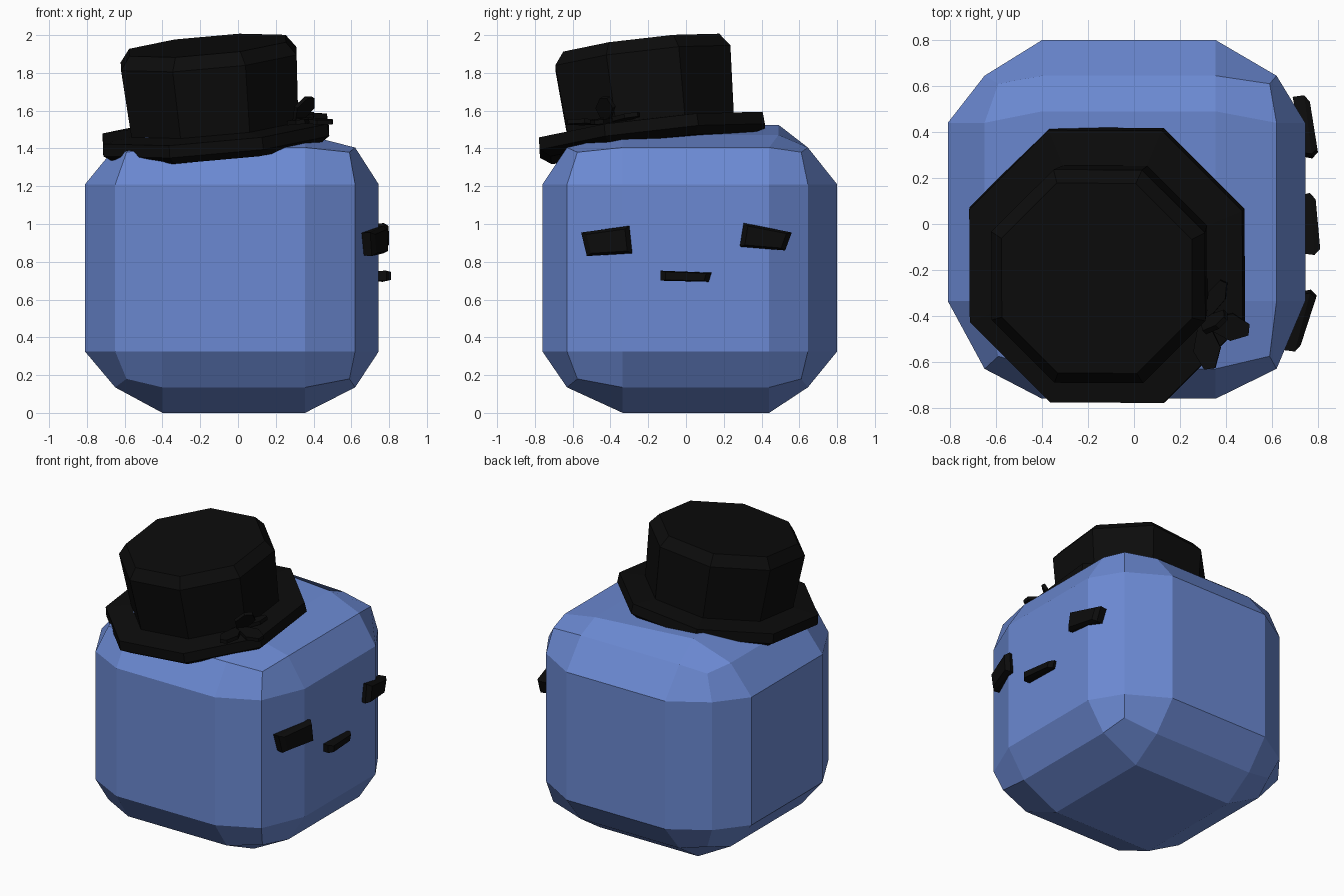
import bpy, bmesh, math
from mathutils import Vector, Matrix

if "Cube" in bpy.data.objects:
    bpy.data.objects.remove(bpy.data.objects["Cube"])


def material(name, rgb):
    m = bpy.data.materials.new(name)
    m.diffuse_color = (*rgb, 1)
    m.use_nodes = True
    m.node_tree.nodes["Principled BSDF"].inputs["Base Color"].default_value = m.diffuse_color
    return m


BLUE = material("soft_blue", (0.147, 0.25, 0.645))
BLACK = material("black", (0.0035, 0.0035, 0.0035))


def finish(name, bm, mat):
    bmesh.ops.remove_doubles(bm, verts=bm.verts, dist=1e-5)
    bmesh.ops.recalc_face_normals(bm, faces=bm.faces)
    me = bpy.data.meshes.new(name)
    bm.to_mesh(me)
    bm.free()
    me.materials.append(mat)
    ob = bpy.data.objects.new(name, me)
    bpy.context.collection.objects.link(ob)
    return ob


def loft(bm, rings):
    """Skin a stack of equal-sized rings and cap both ends."""
    vs = [[bm.verts.new(p) for p in r] for r in rings]
    n = len(vs[0])
    for a, b in zip(vs, vs[1:]):
        for i in range(n):
            j = (i + 1) % n
            bm.faces.new((a[i], a[j], b[j], b[i]))
    bm.faces.new(vs[0])
    bm.faces.new(vs[-1])


# Body: a 3x3-per-side cube grid whose edges and corners are pulled in.
# Per axis: low and high limits on flat sides, rounded edges, corners, inner lines.
SIDE = [(-0.81, 0.745), (-0.76, 0.80), (0.0, 1.525)]
EDGE = [(-0.65, 0.62), (-0.63, 0.645), (0.135, 1.405)]
CORNER = [(-0.59, 0.59), (-0.575, 0.61), (0.18, 1.38)]
INNER = [(-0.40, 0.355), (-0.335, 0.44), (0.325, 1.21)]


def body_point(idx):
    outer = [i in (0, 3) for i in idx]
    table = [None, SIDE, EDGE, CORNER][sum(outer)]
    p = Vector([(table if o else INNER)[a][i > 1]
                for a, (i, o) in enumerate(zip(idx, outer))])
    if idx[2] == 3 and sum(outer) == 1:      # top slopes down to the right
        if idx[0] == 2:
            p.z = 1.472
        if idx[1] == 2:
            p.y = 0.49
    return p


bm = bmesh.new()
for axis in range(3):
    for end in (0, 3):
        for u in range(3):
            for v in range(3):
                quad = []
                for du, dv in ((0, 0), (1, 0), (1, 1), (0, 1)):
                    idx = [0, 0, 0]
                    idx[axis] = end
                    idx[(axis + 1) % 3] = u + du
                    idx[(axis + 2) % 3] = v + dv
                    quad.append(bm.verts.new(body_point(idx)))
                bm.faces.new(quad)
finish("body", bm, BLUE)


# Hat: eight-sided lathe, leaning towards the front left
def lathe(name, profile, matrix):
    bm = bmesh.new()
    angles = [math.pi / 8 + i * math.pi / 4 for i in range(8)]
    loft(bm, [[matrix @ Vector((r * math.cos(a), r * math.sin(a), z)) for a in angles]
              for r, z in profile])
    return finish(name, bm, BLACK)


up = Vector((-0.09, -0.115, 1)).normalized()
tilt = Matrix.Translation((-0.118, -0.18, 1.46)) @ \
    Vector((0, 0, 1)).rotation_difference(up).to_matrix().to_4x4()
lathe("hat", [(0.59, -0.06), (0.65, -0.02), (0.645, 0.045), (0.48, 0.06),
              (0.505, 0.42), (0.45, 0.49)], tilt)


# Face: slanted blocks on the right side, given as (y, z) corners
def face_block(name, corners, back, front):
    """back and front are (x at low y, x at high y)."""
    y0, y1 = min(c[0] for c in corners), max(c[0] for c in corners)
    cy = sum(c[0] for c in corners) / 4
    cz = sum(c[1] for c in corners) / 4

    def ring(xs, inset, s):
        out = []
        for y, z in corners:
            x = xs[0] + (xs[1] - xs[0]) * (y - y0) / (y1 - y0) - inset
            out.append((x, cy + (y - cy) * s, cz + (z - cz) * s))
        return out
    bm = bmesh.new()
    loft(bm, [ring(back, 0, 0.95), ring(front, 0.025, 1), ring(front, 0, 0.8)])
    finish(name, bm, BLACK)


face_block("front_eye", [(-0.555, 0.955), (-0.30, 0.99), (-0.285, 0.845), (-0.525, 0.83)],
           (0.65, 0.74), (0.725, 0.795))
face_block("back_eye", [(0.305, 1.005), (0.56, 0.955), (0.525, 0.86), (0.285, 0.88)],
           (0.74, 0.69), (0.80, 0.765))
face_block("mouth", [(-0.135, 0.753), (0.135, 0.742), (0.12, 0.694), (-0.135, 0.70)],
           (0.735, 0.735), (0.81, 0.79))


# Hat ornament: small flat leaves fanning out of the hat band
def leaf(name, base, tip, width, across):
    base, tip = Vector(base), Vector(tip)
    along = tip - base
    side = Vector(across).normalized() * width
    normal = along.cross(side).normalized() * 0.012
    outline = [base - side * 0.3, base + along * 0.6 - side, tip - side * 0.4,
               tip + side * 0.4, base + along * 0.6 + side, base + side * 0.3]
    bm = bmesh.new()
    loft(bm, [[p - normal for p in outline], [p + normal for p in outline]])
    finish(name, bm, BLACK)


leaf("leaf_front", (0.30, -0.42, 1.54), (0.33, -0.63, 1.54), 0.06, (1, 0.15, 0.1))
leaf("leaf_right", (0.31, -0.43, 1.55), (0.50, -0.46, 1.54), 0.06, (0.1, 1, 0.1))
leaf("leaf_up", (0.31, -0.42, 1.54), (0.38, -0.43, 1.67), 0.065, (0.7, 0.7, 0))
leaf("leaf_back", (0.32, -0.40, 1.55), (0.39, -0.25, 1.58), 0.04, (0.9, -0.4, 0.1))
